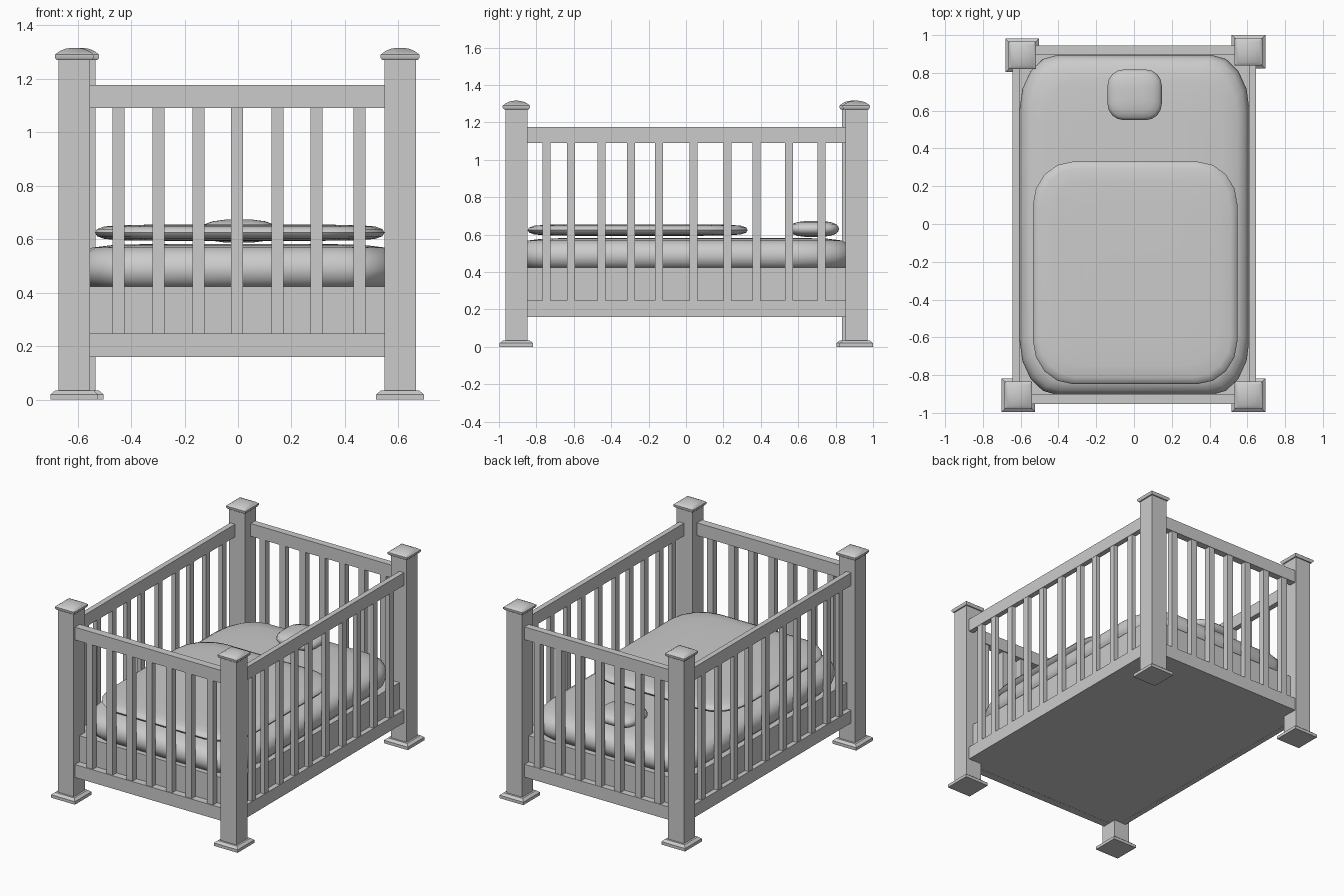
import bpy, bmesh, math

if "Cube" in bpy.data.objects:
    bpy.data.objects.remove(bpy.data.objects["Cube"])


def make(name, verts, faces, smooth=None):
    me = bpy.data.meshes.new(name)
    me.from_pydata(verts, [], faces)
    bm = bmesh.new()
    bm.from_mesh(me)
    bmesh.ops.recalc_face_normals(bm, faces=bm.faces)
    bm.to_mesh(me)
    bm.free()
    ob = bpy.data.objects.new(name, me)
    bpy.context.scene.collection.objects.link(ob)
    if smooth:
        bpy.ops.object.select_all(action='DESELECT')
        ob.select_set(True)
        bpy.context.view_layer.objects.active = ob
        bpy.ops.object.shade_smooth_by_angle(angle=math.radians(smooth))
    return ob


def loft(name, rings, smooth=None):
    """Skin a stack of equal-length rings and close both ends."""
    n = len(rings[0])
    verts = [p for r in rings for p in r]
    faces = [(k * n + i, k * n + (i + 1) % n, (k + 1) * n + (i + 1) % n, (k + 1) * n + i)
             for k in range(len(rings) - 1) for i in range(n)]
    faces += [tuple(range(n))[::-1], tuple(range(len(verts) - n, len(verts)))]
    return make(name, verts, faces, smooth)


def square(cx, cy, h, z):
    return [(cx + sx * h, cy + sy * h, z) for sx, sy in ((-1, -1), (1, -1), (1, 1), (-1, 1))]


def box(name, x0, x1, y0, y1, z0, z1):
    return loft(name, [[(x0, y0, z), (x1, y0, z), (x1, y1, z), (x0, y1, z)] for z in (z0, z1)])


def cushion(name, x0, x1, y0, y1, z0, z1, rx, ry, profile, seg=4):
    """Rounded pad; profile holds (inset, height fraction) from bottom to top."""
    cx, cy, hx, hy = (x0 + x1) / 2, (y0 + y1) / 2, (x1 - x0) / 2, (y1 - y0) / 2
    rings = []
    for inset, f in profile:
        ring = []
        for q, (sx, sy) in enumerate(((1, 1), (-1, 1), (-1, -1), (1, -1))):
            for s in range(seg + 1):
                a = math.pi / 2 * (q + s / seg)
                px = sx * (hx - rx) + rx * math.cos(a)
                py = sy * (hy - ry) + ry * math.sin(a)
                ring.append((cx + px * (1 - inset / hx), cy + py * (1 - inset / hy),
                             z0 + f * (z1 - z0)))
        rings.append(ring)
    return loft(name, rings, 60)


# corner posts with stepped feet and rounded pyramid caps
posts = {"front_left": (-0.612, -0.907), "front_right": (0.606, -0.907),
         "back_left": (-0.592, 0.893), "back_right": (0.606, 0.911)}
for key, (x, y) in posts.items():
    loft(key + "_post", [square(x, y, 0.059, z) for z in (0.02, 1.28)])
    loft(key + "_foot", [square(x, y, h, z) for h, z in
                         ((0.089, 0), (0.089, 0.02), (0.072, 0.034))])
    loft(key + "_cap", [square(x, y, h, z) for h, z in
                        ((0.066, 1.27), (0.073, 1.279), (0.073, 1.29),
                         (0.056, 1.303), (0.036, 1.312), (0.012, 1.316))], 50)

# top and bottom rails
for level, z0, z1 in (("top", 1.09, 1.176), ("bottom", 0.16, 0.247)):
    box(level + "_rail_front", -0.6, 0.6, -0.953, -0.9, z0, z1)
    box(level + "_rail_back", -0.6, 0.6, 0.897, 0.944, z0, z1)
    box(level + "_rail_left", -0.642, -0.606, -0.9, 0.9, z0, z1)
    box(level + "_rail_right", 0.61, 0.645, -0.9, 0.9, z0, z1)

# end slats
for i, x in enumerate((-0.447, -0.298, -0.148, -0.004, 0.148, 0.294, 0.455)):
    for side, y in (("front", -0.927), ("back", 0.921)):
        box(f"{side}_slat_{i}", x - 0.0225, x + 0.0225, y - 0.02, y + 0.02, 0.24, 1.1)

# side slats
for i, y in enumerate((-0.746, -0.615, -0.452, -0.294, -0.144, 0.04, 0.222, 0.376, 0.551, 0.725)):
    for side, x in (("left", -0.624), ("right", 0.628)):
        box(f"{side}_slat_{i}", x - 0.015, x + 0.015, y - 0.0215, y + 0.0215, 0.24, 1.1)

# solid bed base
box("bed_base", -0.61, 0.612, -0.905, 0.9, 0.161, 0.424)

# soft parts
cushion("mattress", -0.606, 0.611, -0.905, 0.895, 0.405, 0.583, 0.2, 0.29,
        [(0.1, 0), (0.035, 0.1), (0.01, 0.25), (0, 0.45), (0.008, 0.65),
         (0.025, 0.8), (0.06, 0.92), (0.14, 0.975), (0.3, 1)])
cushion("blanket", -0.535, 0.548, -0.847, 0.33, 0.594, 0.655, 0.21, 0.23,
        [(0.25, 0), (0.1, 0.03), (0.035, 0.12), (0.008, 0.28), (0, 0.5),
         (0.008, 0.72), (0.035, 0.88), (0.1, 0.97), (0.25, 1)])
cushion("pillow", -0.14, 0.147, 0.55, 0.818, 0.588, 0.673, 0.085, 0.085,
        [(0.09, 0), (0.045, 0.07), (0.015, 0.2), (0.003, 0.35), (0, 0.5),
         (0.003, 0.65), (0.015, 0.8), (0.045, 0.93), (0.09, 1)])
